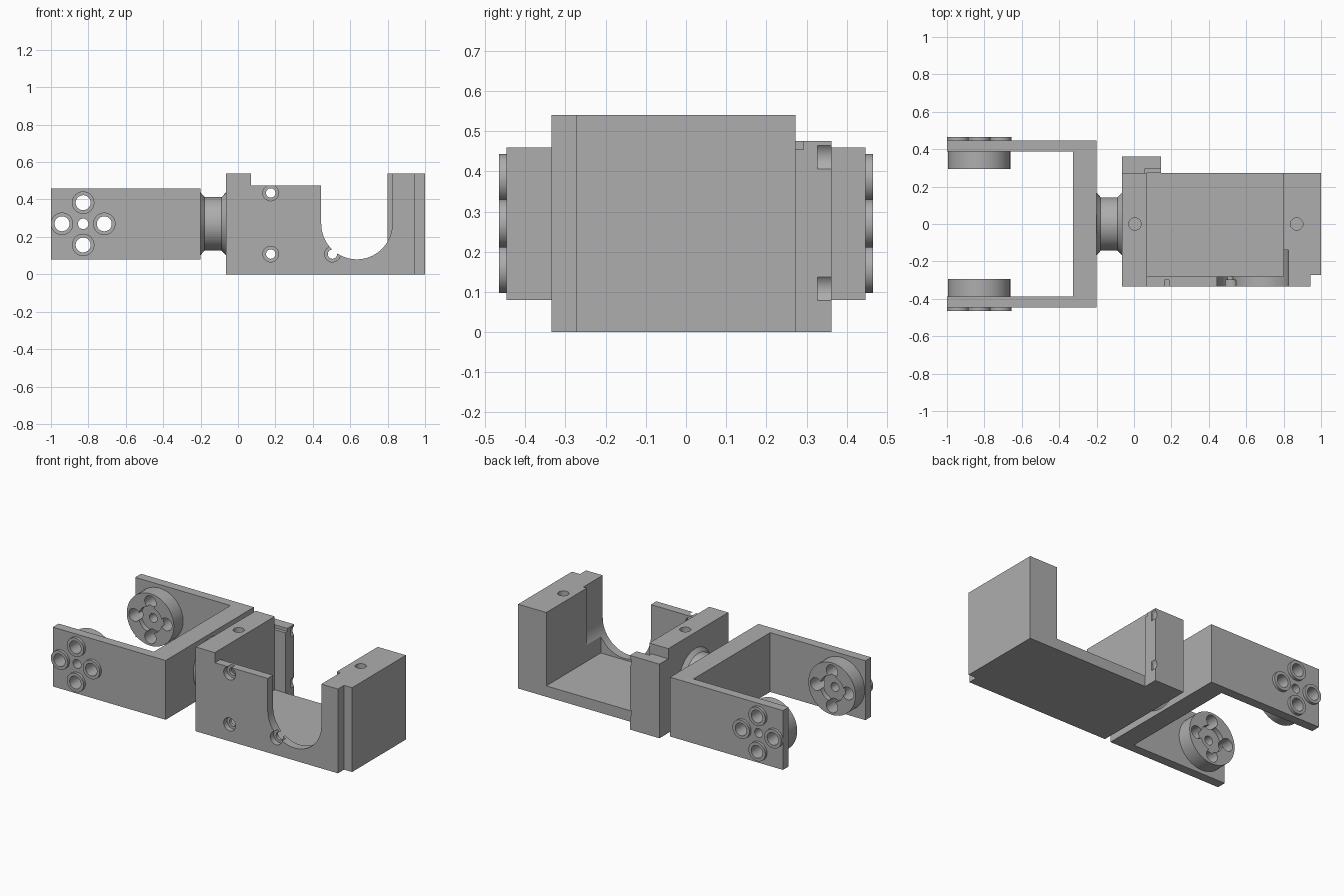
import bpy, bmesh, math
from mathutils import Matrix, Vector

if "Cube" in bpy.data.objects:
    bpy.data.objects.remove(bpy.data.objects["Cube"])

grey = bpy.data.materials.new("machined grey")
grey.diffuse_color = (0.42, 0.42, 0.42, 1)
grey.use_nodes = True
grey.node_tree.nodes["Principled BSDF"].inputs["Base Color"].default_value = grey.diffuse_color


def finish(bm, name):
    bmesh.ops.recalc_face_normals(bm, faces=bm.faces)
    mesh = bpy.data.meshes.new(name)
    bm.to_mesh(mesh)
    bm.free()
    mesh.materials.append(grey)
    ob = bpy.data.objects.new(name, mesh)
    bpy.context.collection.objects.link(ob)
    return ob


def prism(name, pts, axis, a, b):
    """Extrude a closed 2D outline along 'y' (points x,z) or 'z' (points x,y)."""
    place = (lambda p: (p[0], a, p[1])) if axis == 'y' else (lambda p: (p[0], p[1], a))
    bm = bmesh.new()
    f = bm.faces.new([bm.verts.new(place(p)) for p in pts])
    ext = bmesh.ops.extrude_face_region(bm, geom=[f])
    move = Vector((0, b - a, 0)) if axis == 'y' else Vector((0, 0, b - a))
    bmesh.ops.translate(bm, vec=move, verts=[v for v in ext['geom'] if isinstance(v, bmesh.types.BMVert)])
    return finish(bm, name)


def box(name, x0, x1, y0, y1, z0, z1):
    return prism(name, [(x0, y0), (x1, y0), (x1, y1), (x0, y1)], 'z', z0, z1)


def circle(cx, cy, r, n=40):
    return [(cx + r * math.cos(2 * math.pi * i / n), cy + r * math.sin(2 * math.pi * i / n)) for i in range(n)]


def rod(name, cx, cz, r, y0, y1):
    return prism(name, circle(cx, cz, r), 'y', y0, y1)


def cut(ob, cutters):
    for c in cutters:
        c.hide_render = True
        m = ob.modifiers.new("cut", 'BOOLEAN')
        m.operation, m.solver, m.object = 'DIFFERENCE', 'EXACT', c
    dg = bpy.context.evaluated_depsgraph_get()
    mesh = bpy.data.meshes.new_from_object(ob.evaluated_get(dg))
    ob.modifiers.clear()
    ob.data = mesh
    for c in cutters:
        bpy.data.objects.remove(c)


def smooth(ob):
    bpy.ops.object.select_all(action='DESELECT')
    ob.select_set(True)
    bpy.context.view_layer.objects.active = ob
    bpy.ops.object.shade_smooth_by_angle(angle=math.radians(30))


parts = []
HX, HZ = -0.828, 0.27                       # pivot axis of the fork
SPOTS = [(HX + 0.113 * dx, HZ + 0.113 * dz) for dx, dz in ((1, 0), (-1, 0), (0, 1), (0, -1))]


def pivot_holes(y0, y1):
    return [rod("cutter", x, z, 0.04, y0, y1) for x, z in SPOTS] + [rod("cutter", HX, HZ, 0.028, y0, y1)]


# U-shaped fork
fork = prism("fork_bracket", [(-1, -0.447), (-0.2, -0.447), (-0.2, 0.447), (-1, 0.447),
                              (-1, 0.388), (-0.325, 0.388), (-0.325, -0.388), (-1, -0.388)], 'z', 0.08, 0.46)
cut(fork, pivot_holes(-0.6, 0.6))
parts.append(fork)

# round horns inside the arms and raised bosses outside
for side, s in (("front", -1), ("back", 1)):
    horn = rod(side + "_horn", HX, HZ, 0.167, s * 0.295, s * 0.388)
    cut(horn, pivot_holes(s * 0.25, s * 0.45) + [rod("cutter", HX, HZ, 0.083, s * 0.25, s * 0.325)])
    parts.append(horn)
    for i, (x, z) in enumerate(SPOTS):
        boss = rod(f"{side}_boss_{i + 1}", x, z, 0.06, s * 0.447, s * 0.465)
        cut(boss, [rod("cutter", x, z, 0.04, s * 0.4, s * 0.5)])
        parts.append(boss)

# neck with chamfered ends, lathed around x
bm = bmesh.new()
rings = []
for x, r in ((-0.2, 0.167), (-0.178, 0.143), (-0.088, 0.143), (-0.065, 0.167)):
    rings.append([bm.verts.new((x, a, HZ + b)) for a, b in circle(0, 0, r, 48)])
for r0, r1 in zip(rings, rings[1:]):
    for i in range(48):
        j = (i + 1) % 48
        bm.faces.new((r0[i], r0[j], r1[j], r1[i]))
bm.faces.new(rings[0])
bm.faces.new(rings[-1])
parts.append(finish(bm, "neck"))

# servo cradle: block with pocket, lowered front wall, arch, corner step and holes
body = box("cradle", -0.065, 1, -0.335, 0.272, 0, 0.54)
arch = [(0.635 + 0.19 * math.cos(math.pi + math.pi * i / 32), 0.27 + 0.19 * math.sin(math.pi + math.pi * i / 32))
        for i in range(33)] + [(0.825, 0.8), (0.445, 0.8)]
cutters = [box("cutter", 0.07, 0.8, -0.28, 0.6, 0.07, 0.9),
           box("cutter", 0.07, 0.6, -0.6, -0.2, 0.475, 0.9),
           prism("cutter", arch, 'y', -0.6, -0.14),
           box("cutter", 0.943, 1.2, -0.6, -0.273, -0.2, 0.9)]
for x, z in ((0.175, 0.435), (0.175, 0.108), (0.505, 0.108)):
    cutters += [rod("cutter", x, z, 0.042, -0.6, -0.3), rod("cutter", x, z, 0.025, -0.6, -0.25)]
for x in (0.005, 0.87):
    cutters.append(prism("cutter", circle(x, 0, 0.033), 'z', 0.42, 0.7))
cut(body, cutters)
parts.append(body)

# rear mounting flange with corner notch and open counterbores
flange = box("rear_flange", -0.065, 0.145, 0.272, 0.362, 0, 0.475)
cutters = [box("cutter", 0.055, 0.3, 0.2, 0.293, 0.455, 0.6)]
for z in (0.435, 0.108):
    cutters += [rod("cutter", 0.175, z, 0.042, 0.327, 0.5), rod("cutter", 0.175, z, 0.025, 0.2, 0.5)]
cut(flange, cutters)
parts.append(flange)

for ob in parts:
    smooth(ob)
